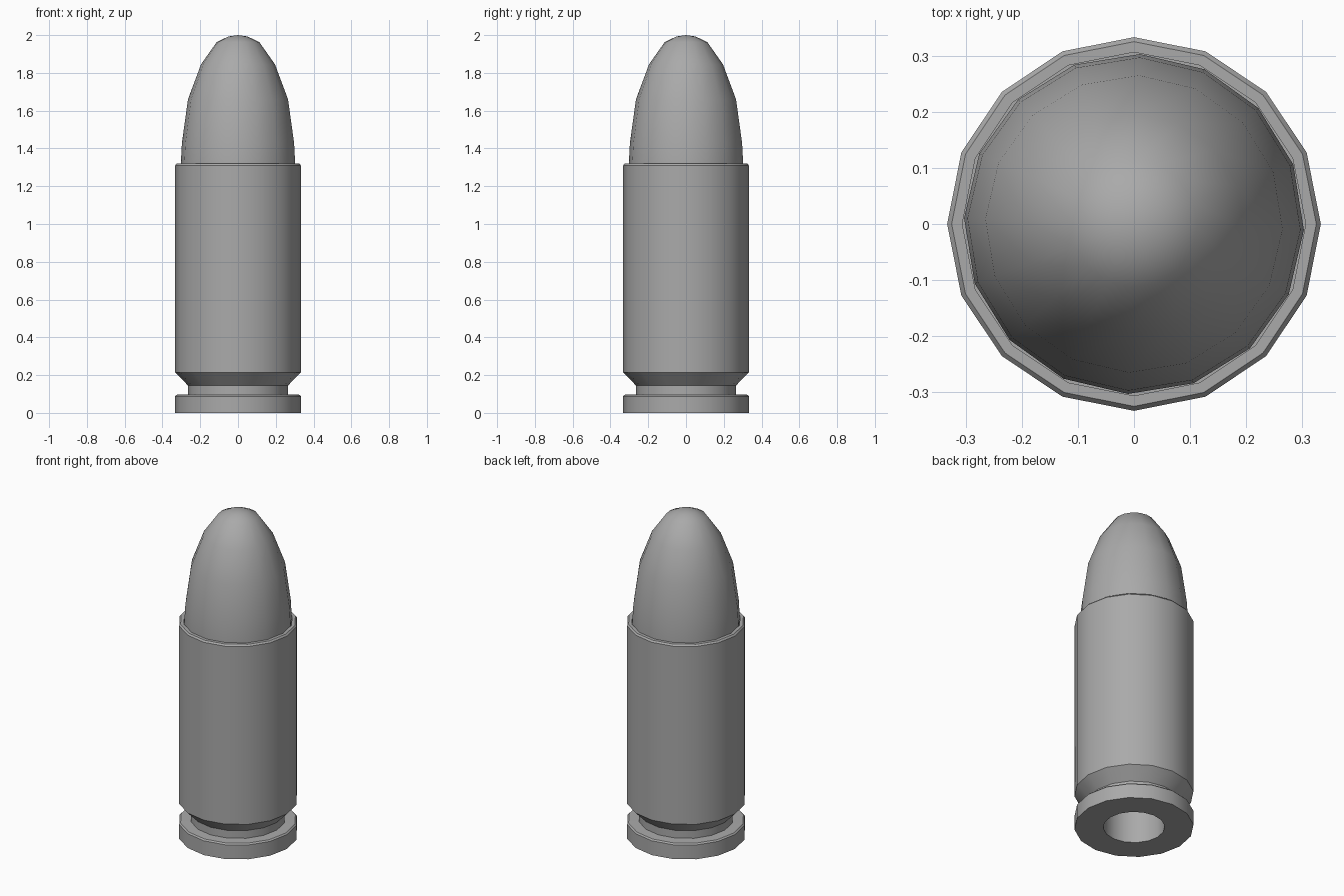
import bpy
import bmesh
import math
from mathutils import Matrix

SIDES = 16

cube = bpy.data.objects.get("Cube")
if cube:
    bpy.data.objects.remove(cube, do_unlink=True)

metal = bpy.data.materials.new("grey metal")
metal.use_nodes = True
grey = (0.4, 0.4, 0.4, 1)
metal.diffuse_color = grey
metal.node_tree.nodes["Principled BSDF"].inputs["Base Color"].default_value = grey


def lathe(name, profile, turn=0):
    """Revolve a (radius, height) profile around the z axis."""
    bm = bmesh.new()
    verts = [bm.verts.new((r, 0, z)) for r, z in profile]
    edges = [bm.edges.new(pair) for pair in zip(verts, verts[1:])]
    bmesh.ops.spin(bm, geom=verts + edges, cent=(0, 0, 0), axis=(0, 0, 1),
                   angle=math.tau, steps=SIDES)
    bmesh.ops.remove_doubles(bm, verts=bm.verts, dist=0.0005)
    bmesh.ops.recalc_face_normals(bm, faces=bm.faces)
    bm.transform(Matrix.Rotation(math.radians(turn), 4, "Z"))
    mesh = bpy.data.meshes.new(name)
    bm.to_mesh(mesh)
    bm.free()
    mesh.materials.append(metal)
    obj = bpy.data.objects.new(name, mesh)
    bpy.context.collection.objects.link(obj)
    bpy.ops.object.select_all(action="DESELECT")
    obj.select_set(True)
    bpy.context.view_layer.objects.active = obj
    bpy.ops.object.shade_smooth_by_angle(angle=math.radians(32))
    return obj


# Casing: primer hole, base rim, extractor groove, flare, wall and open mouth
lathe("casing", [
    (0, 0.3), (0.172, 0.3), (0.172, 0),
    (0.333, 0), (0.333, 0.088), (0.325, 0.096),
    (0.265, 0.098), (0.265, 0.145),
    (0.333, 0.215), (0.333, 1.31), (0.325, 1.32),
    (0.306, 1.32), (0.306, 1.22), (0, 1.22),
])

# Rounded nose seated in the casing mouth
lathe("nose", [
    (0, 1.24), (0.303, 1.24), (0.303, 1.32), (0.297, 1.43),
    (0.265, 1.66), (0.196, 1.845), (0.113, 1.963), (0.05, 1.993), (0, 2),
], turn=-2)
